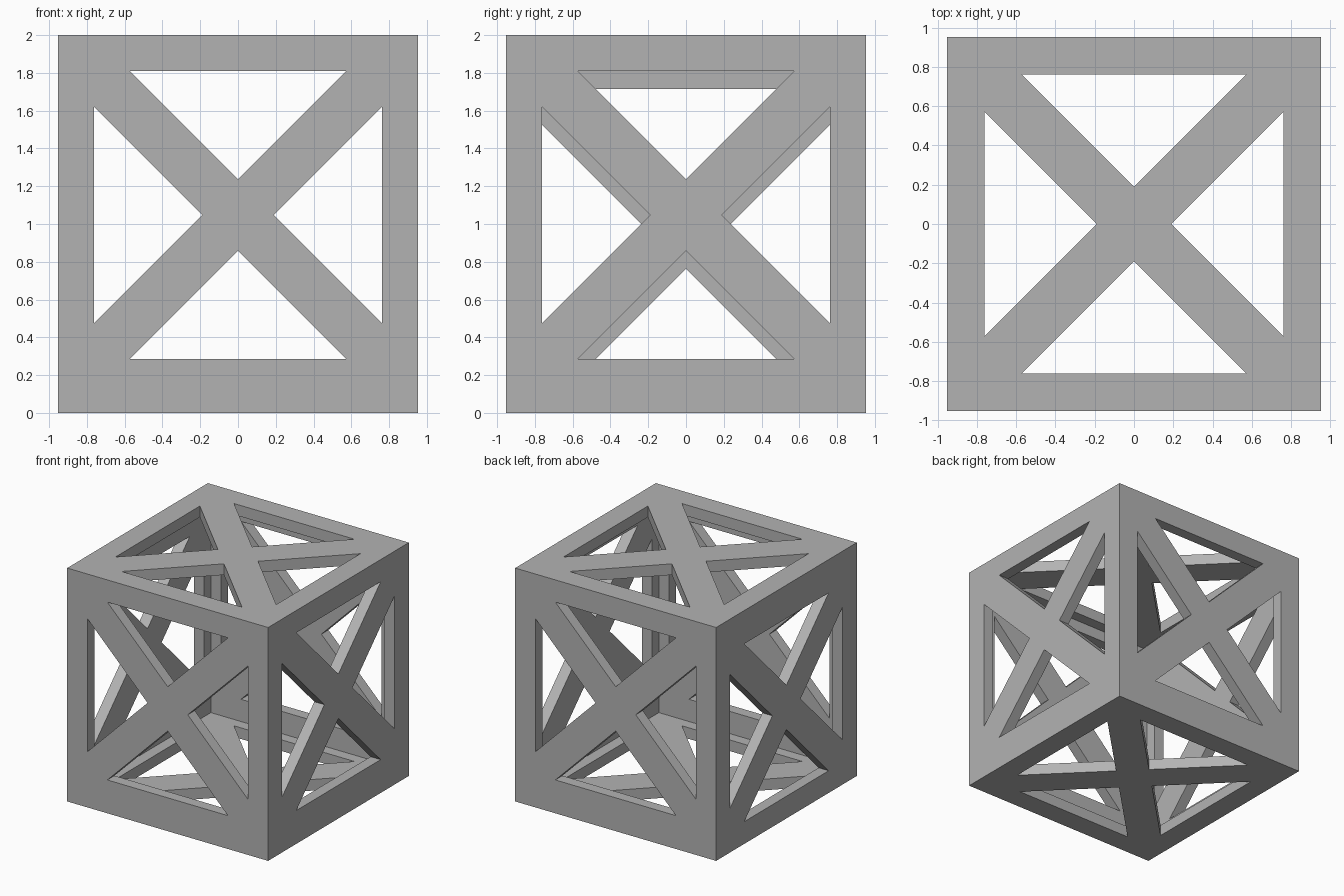
import bpy
import bmesh
from mathutils import Matrix, Vector

if "Cube" in bpy.data.objects:
    bpy.data.objects.remove(bpy.data.objects["Cube"])

T = 2 / 21          # board thickness, the unit of the whole design
H = 10 * T          # half width of a side

grey = bpy.data.materials.new("plain grey")
grey.use_nodes = True
colour = (0.45, 0.45, 0.45, 1)
grey.diffuse_color = colour
grey.node_tree.nodes["Principled BSDF"].inputs["Base Color"].default_value = colour


def make_object(name, bm):
    bmesh.ops.recalc_face_normals(bm, faces=bm.faces)
    mesh = bpy.data.meshes.new(name)
    bm.to_mesh(mesh)
    bm.free()
    mesh.materials.append(grey)
    obj = bpy.data.objects.new(name, mesh)
    bpy.context.collection.objects.link(obj)
    return obj


def box(name, half, z0, z1):
    bm = bmesh.new()
    bmesh.ops.create_cube(bm, size=1)
    bmesh.ops.scale(bm, vec=(2 * half, 2 * half, z1 - z0), verts=bm.verts)
    bmesh.ops.translate(bm, vec=(0, 0, (z0 + z1) / 2), verts=bm.verts)
    return make_object(name, bm)


def add_openings(bm, centre, normal):
    """Four triangular prisms that leave a frame and a cross on one side."""
    normal = Vector(normal)
    u = Vector((0, 1, 0)) if normal.x else Vector((1, 0, 0))
    v = normal.cross(u)
    for k in range(4):
        turn = Matrix.Rotation(k * 1.5707963, 3, normal)
        rings = []
        for depth in (-1.5 * T, T):
            points = [(0, 2 * T), (6 * T, 8 * T), (-6 * T, 8 * T)]
            rings.append([bm.verts.new(Vector(centre) + normal * depth
                                       + turn @ (u * a + v * b)) for a, b in points])
        low, high = rings
        bm.faces.new(low)
        bm.faces.new(high[::-1])
        for i in range(3):
            j = (i + 1) % 3
            bm.faces.new((low[i], high[i], high[j], low[j]))


# Hollow crate body
crate = box("crate", H, 0, 2)
cavity = box("cavity_cutter", H - T, T, 2 - T)

# Openings on all six sides; the cross on the -x side sits one board lower
bm = bmesh.new()
for centre, normal in (
    ((0, 0, 0), (0, 0, -1)),
    ((0, 0, 2), (0, 0, 1)),
    ((0, -H, H + T), (0, -1, 0)),
    ((0, H, H + T), (0, 1, 0)),
    ((H, 0, H + T), (1, 0, 0)),
    ((-H, 0, H), (-1, 0, 0)),
):
    add_openings(bm, centre, normal)
openings = make_object("opening_cutter", bm)

# Cut the body, then discard the cutters
bpy.context.view_layer.objects.active = crate
for cutter in (cavity, openings):
    cutter.hide_render = True
    cut = crate.modifiers.new("cut", "BOOLEAN")
    cut.operation = "DIFFERENCE"
    cut.solver = "EXACT"
    cut.object = cutter
    bpy.ops.object.modifier_apply(modifier=cut.name)
    bpy.data.objects.remove(cutter)
